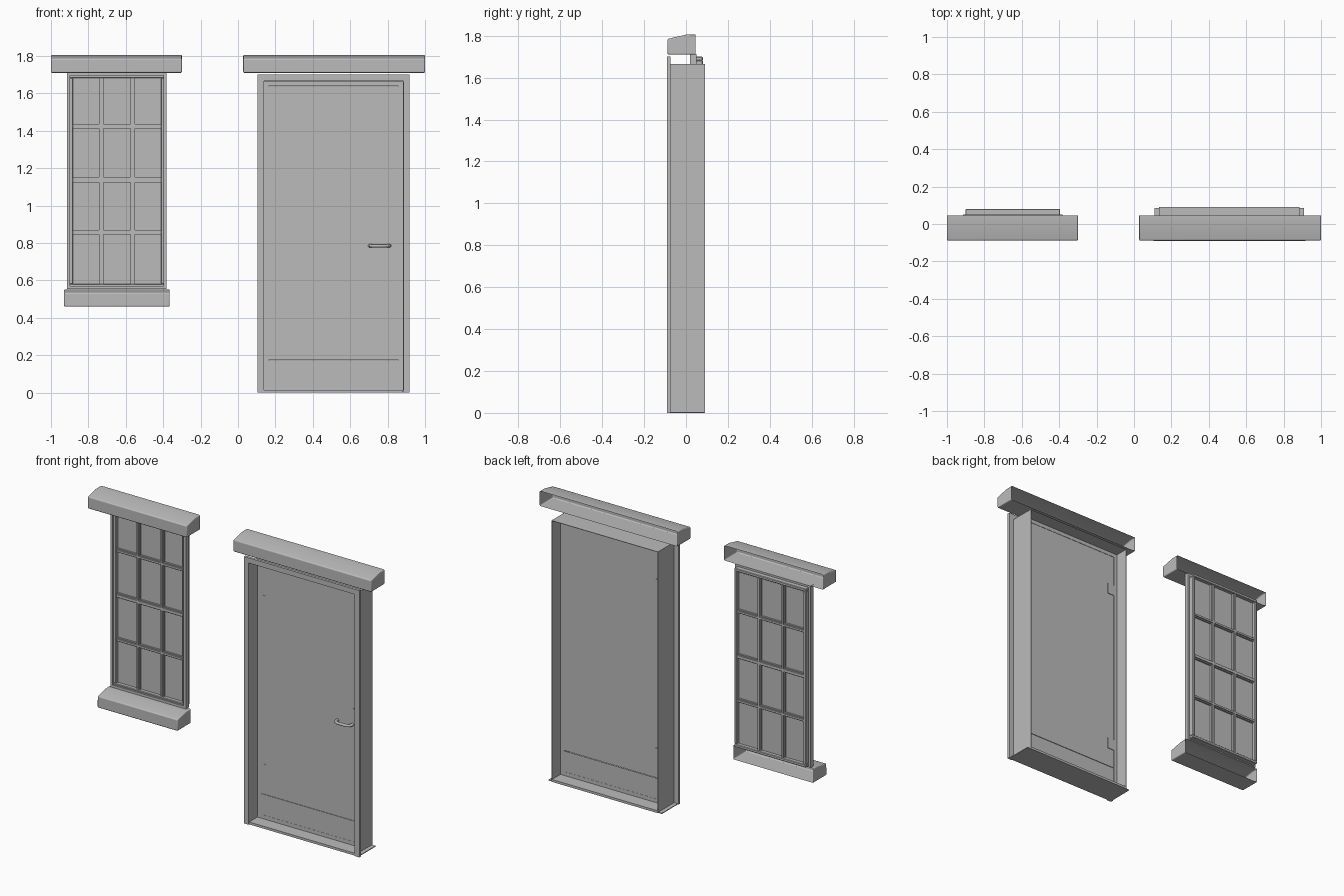
import bpy, bmesh
from mathutils import Vector

if "Cube" in bpy.data.objects:
    bpy.data.objects.remove(bpy.data.objects["Cube"], do_unlink=True)

grey = bpy.data.materials.new("plain grey")
grey.use_nodes = True
tone = (0.5, 0.5, 0.5, 1)
grey.diffuse_color = tone
grey.node_tree.nodes["Principled BSDF"].inputs["Base Color"].default_value = tone


def finish(name, bm, bevel=0, segments=1):
    mesh = bpy.data.meshes.new(name)
    bm.to_mesh(mesh)
    bm.free()
    mesh.materials.append(grey)
    ob = bpy.data.objects.new(name, mesh)
    bpy.context.collection.objects.link(ob)
    if bevel:
        mod = ob.modifiers.new("Bevel", "BEVEL")
        mod.width = bevel
        mod.segments = segments
        mod.limit_method = "ANGLE"
        mod.angle_limit = 0.6
    return ob


def add_box(bm, x0, x1, y0, y1, z0, z1):
    verts = bmesh.ops.create_cube(bm, size=1)["verts"]
    for v in verts:
        v.co = Vector((x0 if v.co.x < 0 else x1,
                       y0 if v.co.y < 0 else y1,
                       z0 if v.co.z < 0 else z1))


def boxes(name, items, bevel=0):
    bm = bmesh.new()
    for item in items:
        add_box(bm, *item)
    return finish(name, bm, bevel)


def border(x0, x1, y0, y1, z0, z1, w, bottom=True):
    """Boxes of a rectangular frame with members of width w."""
    low = z0 + w if bottom else z0
    parts = [(x0, x0 + w, y0, y1, low, z1 - w), (x1 - w, x1, y0, y1, low, z1 - w),
             (x0, x1, y0, y1, z1 - w, z1)]
    if bottom:
        parts.append((x0, x1, y0, y1, z0, z0 + w))
    return parts


def hollow_ledge(name, x0, x1, z, profile):
    """Extruded sloping ledge, left open at the back."""
    bm = bmesh.new()
    ends = [[bm.verts.new((x, y, z + h)) for y, h in profile] for x in (x0, x1)]
    a, b = ends
    bm.faces.new(a)
    bm.faces.new(b[::-1])
    for i in range(len(profile) - 1):
        bm.faces.new((a[i], b[i], b[i + 1], a[i + 1]))
    bmesh.ops.recalc_face_normals(bm, faces=bm.faces)
    if sum(f.normal.z * f.calc_area() for f in bm.faces if f.calc_center_median().z < z + 0.001) > 0:
        bmesh.ops.reverse_faces(bm, faces=bm.faces)
    ob = finish(name, bm, 0.006, 3)
    bpy.ops.object.select_all(action="DESELECT")
    ob.select_set(True)
    bpy.context.view_layer.objects.active = ob
    bpy.ops.object.shade_smooth_by_angle(angle=0.6)


# Ledges above the door and above and below the window
lintel = [(0.045, 0), (-0.088, 0), (-0.088, 0.075), (0, 0.095), (0.045, 0.095)]
sill = [(0.045, 0), (-0.088, 0), (-0.088, 0.073), (0, 0.092), (0.045, 0.092)]
hollow_ledge("door_lintel", 0.028, 1.0, 1.71, lintel)
hollow_ledge("window_lintel", -1.0, -0.3, 1.71, lintel)
hollow_ledge("window_sill", -0.93, -0.365, 0.46, sill)

# Door frame: front trim, deep jamb lining, stop and threshold
boxes("door_trim", border(0.105, 0.918, -0.09, -0.073, 0, 1.7, 0.033, False))
boxes("door_jamb", border(0.135, 0.885, -0.073, 0.09, 0, 1.665, 0.003, False))
boxes("door_stop", border(0.138, 0.882, -0.002, 0.004, 0.015, 1.662, 0.024))
boxes("door_threshold", [(0.138, 0.882, -0.085, 0.09, 0, 0.015),
                         (0.11, 0.91, -0.073, 0.085, 0, 0.005)])

# Door leaf and kick panel with a narrow gap between them
boxes("door_leaf", [(0.163, 0.858, -0.003, 0.003, 0.174, 1.637)])
boxes("kick_panel", [(0.162, 0.858, -0.001, 0.003, 0.039, 0.171)])
boxes("door_hinges", [(0.163, 0.21, -0.004, 0.007, z, z + 0.07) for z in (0.295, 1.37)])

# Lever handle bowed away from the leaf
curve = bpy.data.curves.new("door_handle", "CURVE")
curve.dimensions = "3D"
curve.bevel_depth = 0.009
curve.bevel_resolution = 2
curve.use_fill_caps = True
path = [(0.704, -0.003), (0.708, -0.028), (0.73, -0.038),
        (0.785, -0.038), (0.807, -0.028), (0.811, -0.003)]
spline = curve.splines.new("POLY")
spline.points.add(len(path) - 1)
for point, (x, y) in zip(spline.points, path):
    point.co = (x, y, 0.785, 1)
spline.use_smooth = True
curve.materials.append(grey)
bpy.context.collection.objects.link(bpy.data.objects.new("door_handle", curve))

# Lock plate above the handle
bm = bmesh.new()
bmesh.ops.create_cone(bm, cap_ends=True, segments=16, radius1=0.02, radius2=0.02, depth=0.006)
for v in bm.verts:
    v.co = Vector((0.825 + v.co.x, -0.004 + v.co.z, 0.87 - v.co.y))
finish("lock_plate", bm)

# Window frame: outer casing and sash
boxes("window_casing", border(-0.913, -0.382, 0.02, 0.05, 0.555, 1.712, 0.016))
boxes("window_sash", border(-0.9, -0.395, 0.03, 0.08, 0.562, 1.7, 0.018), 0.003)

# Glass and glazing bars, narrow ribs on wider bases
boxes("window_glass", [(-0.89, -0.405, 0.053, 0.057, 0.57, 1.69)])
bars = []
for half, y0, y1 in ((0.012, 0.043, 0.067), (0.006, 0.035, 0.075)):
    for x in (-0.732, -0.563):
        bars.append((x - half, x + half, y0, y1, 0.575, 1.688))
    for z in (0.857, 1.138, 1.425):
        extra = 0.003 if z == 1.138 else 0
        bars.append((-0.886, -0.409, y0, y1, z - half - extra, z + half + extra))
boxes("glazing_bars", bars)
